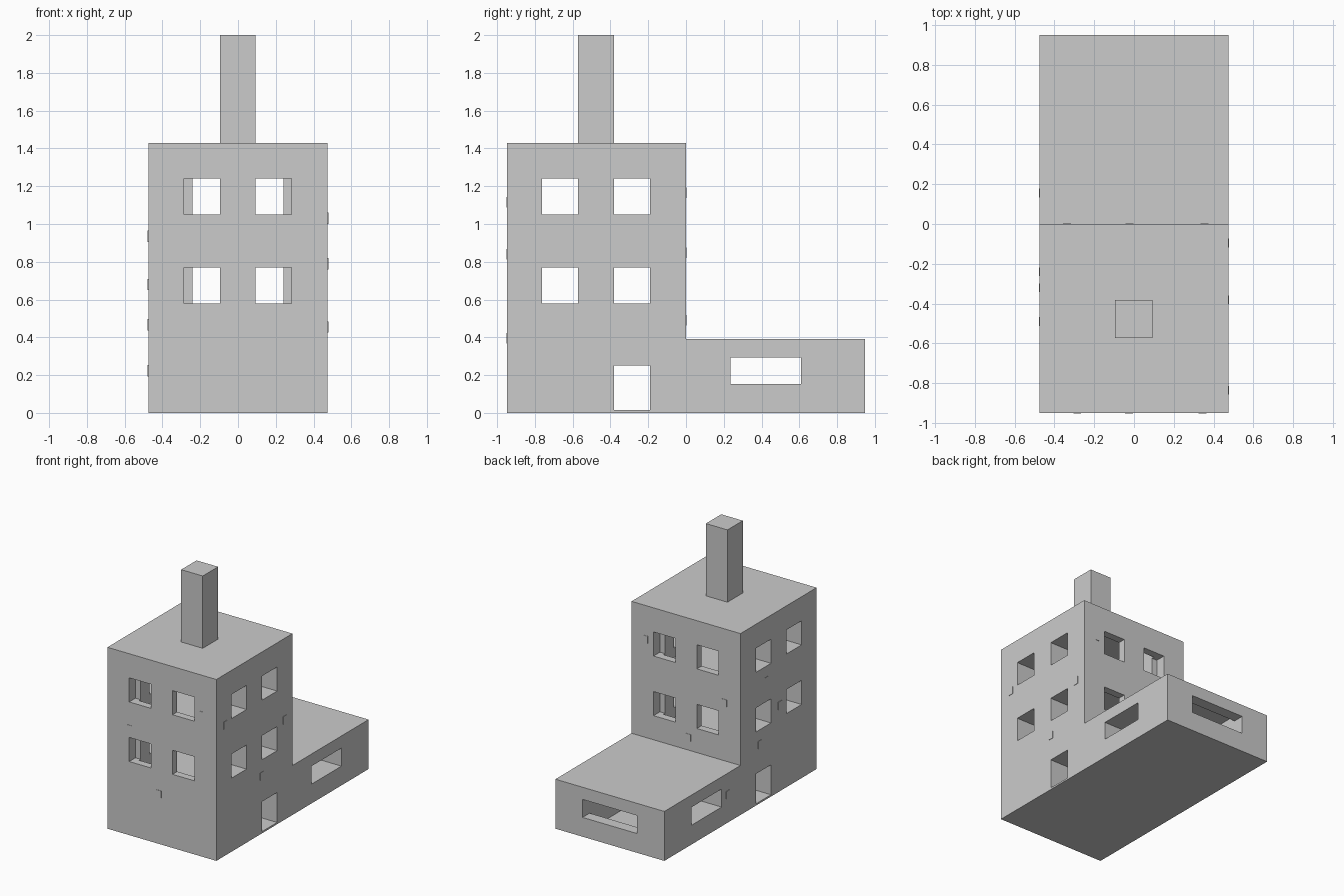
import bpy, bmesh
from mathutils import Matrix, Vector

if "Cube" in bpy.data.objects:
    bpy.data.objects.remove(bpy.data.objects["Cube"])


def add_box(bm, x0, x1, y0, y1, z0, z1):
    size = (x1 - x0, y1 - y0, z1 - z0)
    mid = Vector(((x0 + x1) / 2, (y0 + y1) / 2, (z0 + z1) / 2))
    bmesh.ops.create_cube(bm, size=1, matrix=Matrix.Translation(mid) @ Matrix.Diagonal((*size, 1)))


def finish(bm, name):
    bmesh.ops.recalc_face_normals(bm, faces=bm.faces)
    mesh = bpy.data.meshes.new(name)
    bm.to_mesh(mesh)
    bm.free()
    obj = bpy.data.objects.new(name, mesh)
    bpy.context.collection.objects.link(obj)
    return obj


def boxes(name, items):
    bm = bmesh.new()
    for b in items:
        add_box(bm, *b)
    return finish(bm, name)


W, L, TOP, LOW = 0.475, 0.948, 1.43, 0.39

# Tower and low wing: one L-shaped side profile extruded across x
bm = bmesh.new()
profile = [(-L, 0), (L, 0), (L, LOW), (0, LOW), (0, TOP), (-L, TOP)]
face = bm.faces.new([bm.verts.new((-W, y, z)) for y, z in profile])
ext = bmesh.ops.extrude_face_region(bm, geom=[face])
bmesh.ops.translate(bm, vec=(2 * W, 0, 0), verts=[v for v in ext["geom"] if isinstance(v, bmesh.types.BMVert)])
building = finish(bm, "building_walls")

# Rooms: three storeys in the tower, one in the wing
rooms = [(-0.24, 0.24, -0.89, -0.06, z0, z1) for z0, z1 in ((0.012, 0.43), (0.5, 0.905), (0.975, 1.38))]
rooms.append((-0.242, 0.242, 0.06, 0.86, 0.02, 0.34))

# Openings in front and back walls, side walls, doors and wing windows
openings = []
for z in (0.58, 1.05):
    for x in (-0.285, 0.093):
        for y0, y1 in ((-1, -0.87), (-0.08, 0.05)):
            openings.append((x, x + 0.19, y0, y1, z, z + 0.19))
side = [(y, y + 0.19, z, z + 0.19) for y in (-0.762, -0.381) for z in (0.58, 1.05)]
side += [(-0.381, -0.191, 0.014, 0.25), (0.235, 0.61, 0.152, 0.294)]
for x0, x1 in ((-0.6, -0.22), (0.22, 0.6)):
    openings += [(x0, x1, *s) for s in side]
openings.append((-0.238, 0.238, 0.84, 1, 0.152, 0.294))

cutter = boxes("opening_cutter", rooms + openings)
cutter.hide_render = True
mod = building.modifiers.new("openings", 'BOOLEAN')
mod.operation = 'DIFFERENCE'
mod.solver = 'EXACT'
mod.use_self = True
mod.object = cutter
bpy.context.view_layer.objects.active = building
bpy.ops.object.modifier_apply(modifier=mod.name)
bpy.data.objects.remove(cutter)

# Chimney
boxes("chimney", [(-0.095, 0.093, -0.572, -0.381, TOP, 2.0)])

# Loose bricks showing slightly on each wall: centre along wall, centre height
bricks = []
E = 0.003
for x, z in ((0.345, 1.115), (-0.285, 0.84), (-0.025, 0.395)):
    bricks.append((x - 0.02, x + 0.02, -L - E, -L + 0.02, z - 0.028, z + 0.028))
for x, z in ((0.353, 1.165), (-0.336, 0.847), (-0.022, 0.49)):
    bricks.append((x - 0.02, x + 0.02, -0.02, E, z - 0.028, z + 0.028))
for y, z in ((-0.835, 1.03), (-0.095, 0.79), (-0.38, 0.455)):
    bricks.append((W - 0.02, W + E, y - 0.022, y + 0.022, z - 0.03, z + 0.03))
for y, z in ((-0.32, 0.935), (-0.49, 0.68), (-0.24, 0.466), (0.156, 0.223)):
    bricks.append((-W - E, -W + 0.02, y - 0.022, y + 0.022, z - 0.03, z + 0.03))
boxes("wall_bricks", bricks)
